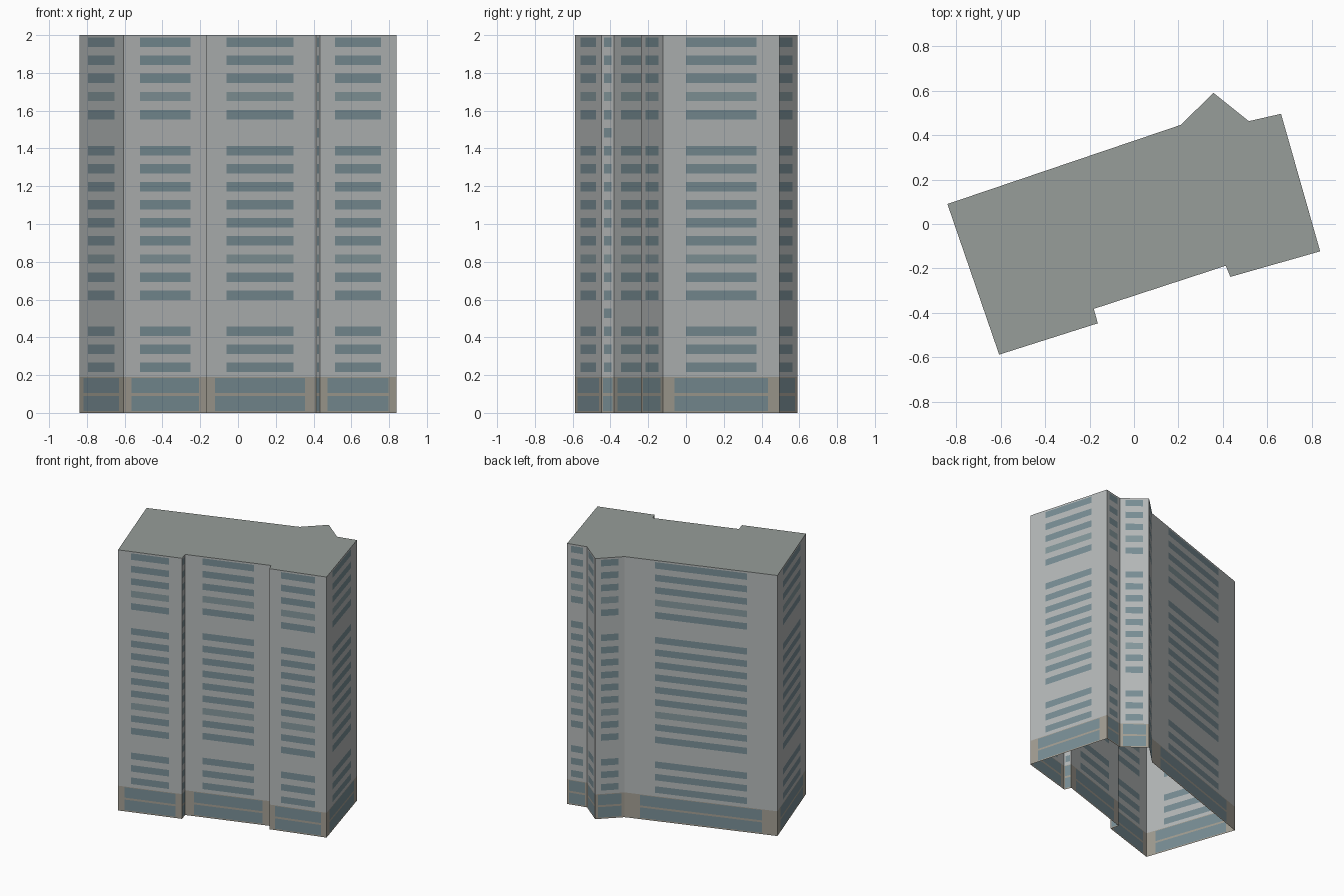
import bpy, bmesh

if "Cube" in bpy.data.objects:
    bpy.data.objects.remove(bpy.data.objects["Cube"])

# Footprint, counter-clockwise from above
PLAN = [(-.84, .09), (-.607, -.588), (-.163, -.447), (-.181, -.382), (.413, -.188),
        (.434, -.238), (.838, -.123), (.662, .496), (.517, .463), (.358, .59), (.21, .446)]
H, BASE = 2.0, 0.19
COLOURS = {"walls": (.46, .48, .48), "windows": (.19, .27, .30), "pale_windows": (.23, .31, .33),
           "base_frame": (.36, .34, .29), "base_glazing": (.19, .27, .30), "roof": (.31, .34, .32)}
meshes = {name: bmesh.new() for name in COLOURS}


def face(part, pts):
    bm = meshes[part]
    bm.faces.new([bm.verts.new(p) for p in pts])


def panel(part, a, b, u0, u1, z0, z1):
    """Upright quad on wall a-b between fractions u0, u1."""
    at = lambda u, z: (a[0] + (b[0] - a[0]) * u, a[1] + (b[1] - a[1]) * u, z)
    face(part, [at(u0, z0), at(u1, z0), at(u1, z1), at(u0, z1)])


def banded(a, b, frame, bands, margin, z0, z1):
    """Stack of inlaid bands, flush with the surrounding frame."""
    panel(frame, a, b, 0, margin, z0, z1)
    panel(frame, a, b, 1 - margin, 1, z0, z1)
    z = z0
    for part, lo, hi in bands:
        panel(frame, a, b, margin, 1 - margin, z, lo)
        panel(part, a, b, margin, 1 - margin, lo, hi)
        z = hi
    panel(frame, a, b, margin, 1 - margin, z, z1)


for i, a in enumerate(PLAN):
    b = PLAN[(i + 1) % len(PLAN)]
    # Glazed two-storey base
    banded(a, b, "base_frame", [("base_glazing", .01, .09), ("base_glazing", .105, .185)], .1, 0, BASE)
    # Window strips; two blank storeys except on the narrow returns
    rows = []
    for k in range(19):
        if k in (3, 13) and i not in (2, 4):
            continue
        z = .241 + .0956 * k
        rows.append(("pale_windows" if k in (6, 15) else "windows", z - .025, z + .025))
    banded(a, b, "walls", rows, .2, BASE, H)

# Flat roof; the underside stays open
face("roof", [(x, y, H) for x, y in PLAN])

for name, bm in meshes.items():
    bmesh.ops.remove_doubles(bm, verts=bm.verts, dist=1e-5)
    mesh = bpy.data.meshes.new(name)
    bm.to_mesh(mesh)
    bm.free()
    mat = bpy.data.materials.new(name)
    mat.diffuse_color = (*COLOURS[name], 1)
    mat.use_nodes = True
    mat.node_tree.nodes["Principled BSDF"].inputs["Base Color"].default_value = mat.diffuse_color
    mesh.materials.append(mat)
    bpy.context.collection.objects.link(bpy.data.objects.new(name, mesh))
